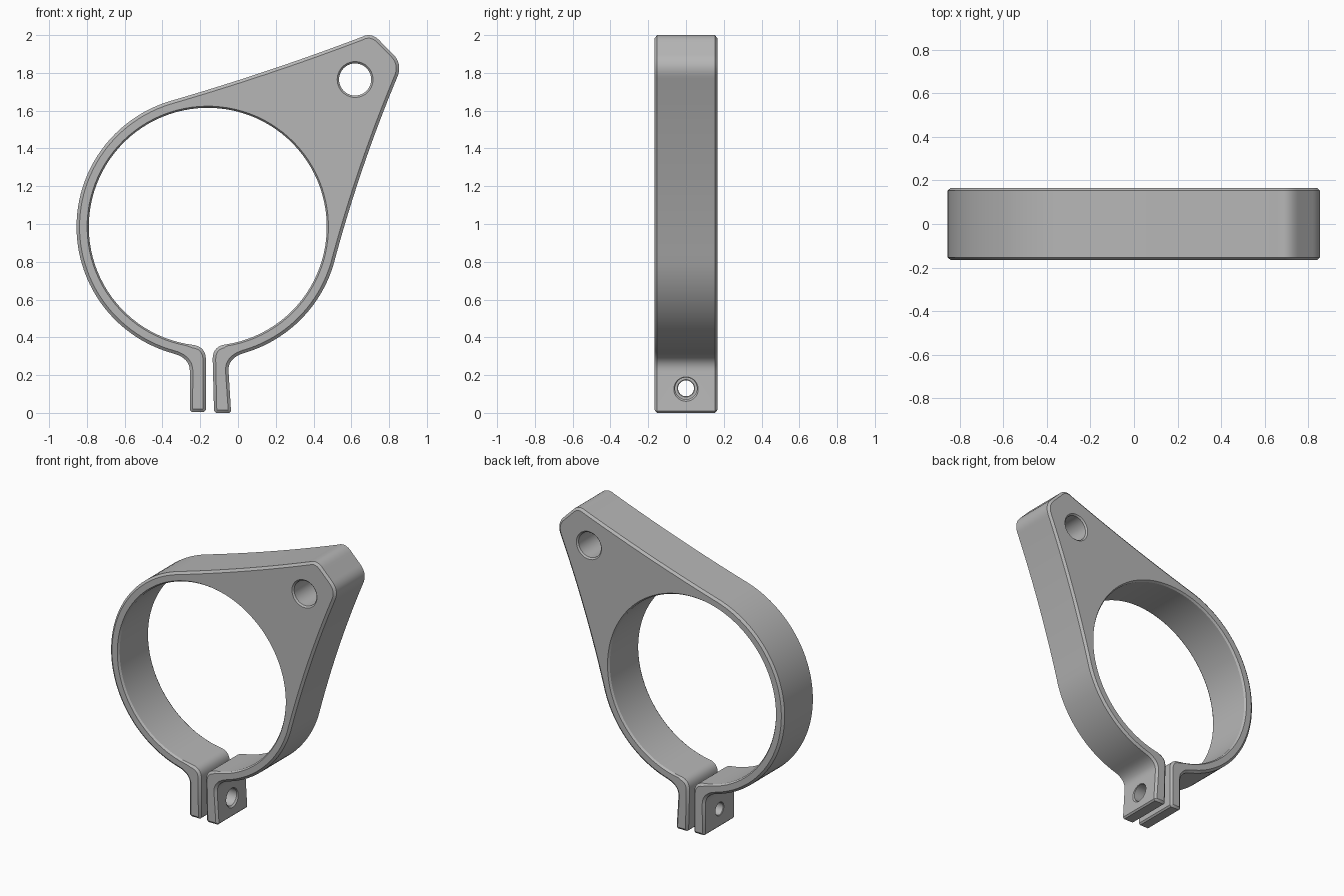
import bpy, bmesh, math
from mathutils import Vector

cube = bpy.data.objects.get("Cube")
if cube:
    bpy.data.objects.remove(cube, do_unlink=True)

HALF = 0.166                 # half thickness of the clamp
CENTRE = Vector((-0.16, 0.985))
OUTER, INNER = 0.695, 0.63   # ring radii

grey = bpy.data.materials.new("grey_metal")
grey.use_nodes = True
colour = (0.47, 0.47, 0.47, 1)
grey.diffuse_color = colour
grey.node_tree.nodes["Principled BSDF"].inputs["Base Color"].default_value = colour


def arc(radius, start, end, steps):
    angles = [math.radians(start + (end - start) * i / steps) for i in range(steps + 1)]
    return [CENTRE + radius * Vector((math.cos(a), math.sin(a))) for a in angles]


def curve(a, b, c, steps=10):
    a, b, c = Vector(a), Vector(b), Vector(c)
    ts = [i / steps for i in range(steps + 1)]
    return [a * (1 - t) ** 2 + b * 2 * t * (1 - t) + c * t * t for t in ts]


def make_object(name, bm):
    bmesh.ops.recalc_face_normals(bm, faces=bm.faces)
    mesh = bpy.data.meshes.new(name)
    bm.to_mesh(mesh)
    bm.free()
    mesh.materials.append(grey)
    obj = bpy.data.objects.new(name, mesh)
    bpy.context.collection.objects.link(obj)
    return obj


def loft(name, rings):
    """Skin a stack of closed rings and cap both ends."""
    bm = bmesh.new()
    loops = [[bm.verts.new(p) for p in ring] for ring in rings]
    for low, high in zip(loops, loops[1:]):
        for i in range(len(low)):
            j = (i + 1) % len(low)
            bm.faces.new((low[i], low[j], high[j], high[i]))
    bm.faces.new(loops[0])
    bm.faces.new(loops[-1])
    return make_object(name, bm)


# Clamp outline: ring with pointed lug, open at the bottom between two tabs
left_arc = arc(OUTER, 255, 107, 48)
right_arc = arc(OUTER, -16.5, -74, 20)
bore = arc(INNER, -81, 263, 96)
outside = [Vector((-0.245, 0.005)), Vector((-0.255, 0.015))]
outside += curve((-0.255, 0.22), (-0.255, 0.29), left_arc[0])[:-1]
outside += left_arc[:-1]
outside += curve(left_arc[-1], (0.155, 1.80), (0.655, 1.99), 16)[:-1]
outside += curve((0.655, 1.99), (0.71, 2.02), (0.76, 1.96))
outside += curve((0.82, 1.90), (0.875, 1.845), (0.84, 1.77))[:-1]
outside += curve((0.84, 1.77), (0.64, 1.29), right_arc[0], 16)[:-1]
outside += right_arc[:-1]
outside += curve(right_arc[-1], (-0.055, 0.29), (-0.05, 0.22))
outside += [Vector(p) for p in ((-0.037, 0.01), (-0.047, 0), (-0.117, 0), (-0.127, 0.01))]
inside = curve((-0.134, 0.28), (-0.136, 0.355), bore[0])[:-1]
inside += bore[:-1]
inside += curve(bore[-1], (-0.17, 0.35), (-0.17, 0.28))
inside += [Vector((-0.17, 0.015)), Vector((-0.18, 0.005))]
outline = outside + inside

# Rim chamfer: move each outline point inward, less along the bore
bore_start = len(outside) + 10
inset = []
for i, p in enumerate(outline):
    along = (outline[(i + 1) % len(outline)] - p).normalized()
    before = (p - outline[i - 1]).normalized()
    along = (along + before).normalized()
    width = 0.009 if bore_start <= i < bore_start + 96 else 0.016
    inset.append(p + width * Vector((along.y, -along.x)))

layers = [(inset, -HALF), (outline, -HALF + 0.013), (outline, HALF - 0.013), (inset, HALF)]
clamp = loft("clamp_body", [[(p.x, y, p.y) for p in pts] for pts, y in layers])


# Drilled holes with chamfered mouths
def drill(name, axis, centre, radius, rim, start, end):
    rings = []
    flare = rim - radius
    profile = [(start - 0.01, rim + 0.01), (start + flare, radius),
               (end - flare, radius), (end + 0.01, rim + 0.01)]
    for depth, r in profile:
        ring = []
        for k in range(40):
            a = math.tau * k / 40
            u, z = centre[0] + r * math.cos(a), centre[1] + r * math.sin(a)
            ring.append((u, depth, z) if axis == "y" else (depth, u, z))
        rings.append(ring)
    cutter = loft(name, rings)
    cutter.hide_render = True
    mod = clamp.modifiers.new(name, "BOOLEAN")
    mod.operation = "DIFFERENCE"
    mod.solver = "EXACT"
    mod.object = cutter
    return cutter


cutters = [
    drill("lug_hole_cutter", "y", (0.62, 1.765), 0.085, 0.095, -HALF, HALF),
    drill("wide_tab_hole_cutter", "x", (0, 0.13), 0.058, 0.066, -0.133, -0.043),
    drill("narrow_tab_hole_cutter", "x", (0, 0.13), 0.042, 0.046, -0.255, -0.17),
]

bpy.ops.object.select_all(action="DESELECT")
bpy.context.view_layer.objects.active = clamp
clamp.select_set(True)
for mod in list(clamp.modifiers):
    bpy.ops.object.modifier_apply(modifier=mod.name)
for cutter in cutters:
    bpy.data.objects.remove(cutter, do_unlink=True)
bpy.ops.object.shade_smooth_by_angle(angle=math.radians(30))
